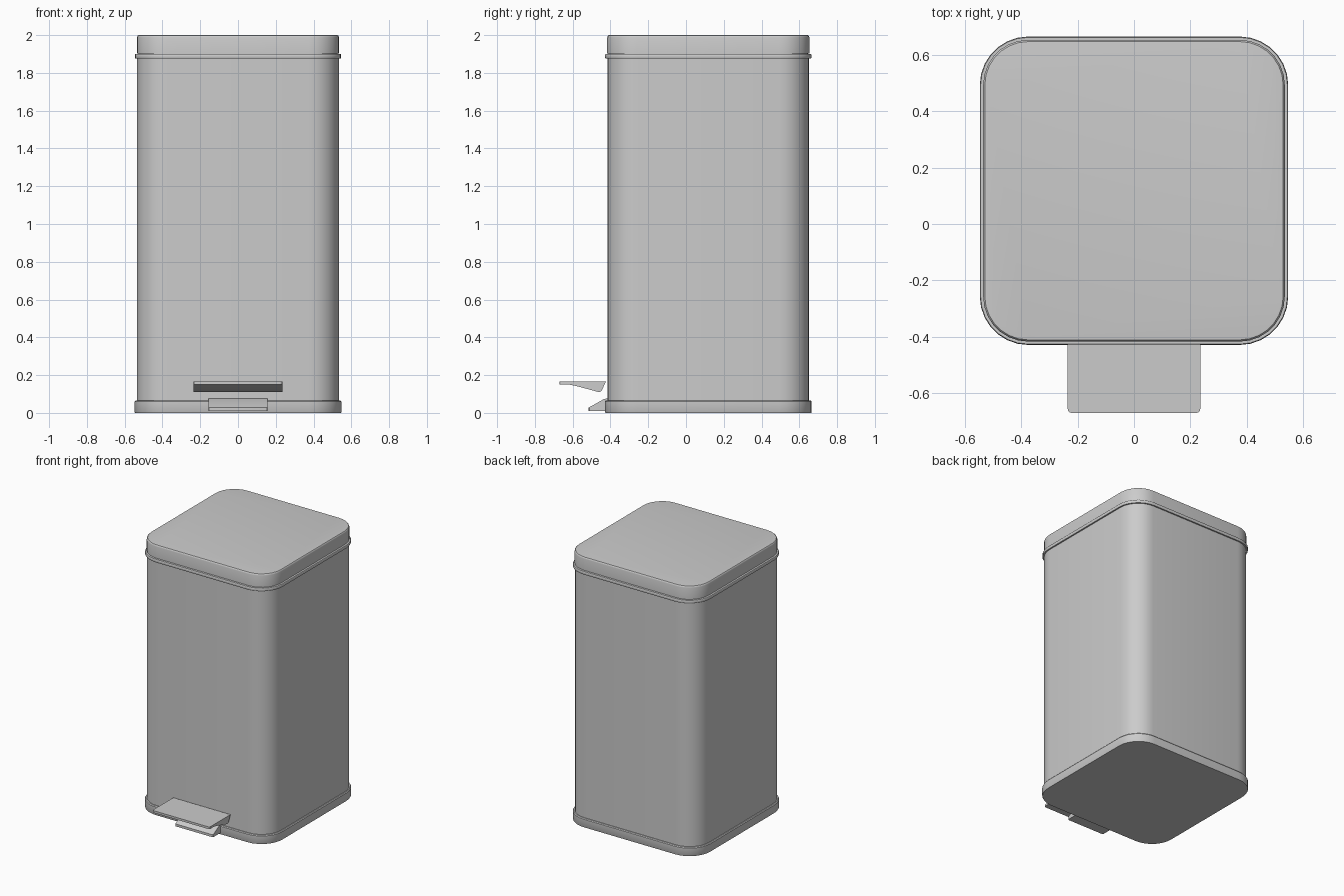
import bpy, bmesh, math

if "Cube" in bpy.data.objects:
    bpy.data.objects.remove(bpy.data.objects["Cube"])

CY = 0.118      # centre of the bin in y
SEG = 7         # segments per rounded corner


def finish(name, bm):
    bmesh.ops.recalc_face_normals(bm, faces=bm.faces)
    me = bpy.data.meshes.new(name)
    bm.to_mesh(me)
    bm.free()
    ob = bpy.data.objects.new(name, me)
    bpy.context.collection.objects.link(ob)
    return ob


def smooth(ob, deg=35):
    bpy.ops.object.select_all(action='DESELECT')
    ob.select_set(True)
    bpy.context.view_layer.objects.active = ob
    bpy.ops.object.shade_smooth_by_angle(angle=math.radians(deg))


def ring(bm, half, z):
    """Rounded square outline; the corner centres stay fixed as it grows."""
    c = 0.375
    r = half - c
    verts = []
    for k, (sx, sy) in enumerate([(1, 1), (-1, 1), (-1, -1), (1, -1)]):
        for i in range(SEG + 1):
            a = math.pi / 2 * (k + i / SEG)
            verts.append(bm.verts.new((sx * c + r * math.cos(a),
                                       CY + sy * c + r * math.sin(a), z)))
    return verts


def loft(name, sections):
    """Closed solid through a stack of (half width, z) rounded squares."""
    bm = bmesh.new()
    rings = [ring(bm, h, z) for h, z in sections]
    n = len(rings[0])
    for a, b in zip(rings, rings[1:]):
        for i in range(n):
            j = (i + 1) % n
            bm.faces.new((a[i], a[j], b[j], b[i]))
    bm.faces.new(rings[0])
    bm.faces.new(rings[-1])
    ob = finish(name, bm)
    smooth(ob)
    return ob


def prism(name, profile, half_x, bevel):
    """Side profile (y, z) extruded across x, with softened edges."""
    bm = bmesh.new()
    left = [bm.verts.new((-half_x, y, z)) for y, z in profile]
    face = bm.faces.new(left)
    ext = bmesh.ops.extrude_face_region(bm, geom=[face])
    moved = [v for v in ext['geom'] if isinstance(v, bmesh.types.BMVert)]
    bmesh.ops.translate(bm, verts=moved, vec=(2 * half_x, 0, 0))
    # round the upright corners at the free front edge
    front = min(y for y, z in profile)
    edges = [e for e in bm.edges
             if all(abs(v.co.y - front) < 1e-4 for v in e.verts)
             and abs(e.verts[0].co.x - e.verts[1].co.x) < 1e-4]
    bmesh.ops.bevel(bm, geom=edges, offset=bevel, segments=3,
                    profile=0.5, affect='EDGES')
    ob = finish(name, bm)
    smooth(ob, 30)
    return ob


# base plinth
loft("base_rim", [(0.545, 0.0), (0.547, 0.004), (0.547, 0.06), (0.542, 0.066),
                  (0.53, 0.066)])

# main container wall
loft("body", [(0.534, 0.05), (0.534, 1.89)])

# thin band under the lid
loft("top_band", [(0.53, 1.876), (0.544, 1.876), (0.546, 1.879),
                  (0.546, 1.896), (0.544, 1.899), (0.53, 1.899)])

# recessed seam and lid
loft("lid_seam", [(0.528, 1.89), (0.528, 1.91)])
loft("lid", [(0.526, 1.903), (0.535, 1.903), (0.535, 1.988), (0.533, 1.995),
             (0.529, 1.999), (0.522, 2.0)])

# foot pedal
prism("pedal", [(-0.67, 0.15), (-0.67, 0.166), (-0.424, 0.166),
                (-0.446, 0.118), (-0.453, 0.112), (-0.465, 0.111),
                (-0.58, 0.142), (-0.62, 0.15)], 0.235, 0.014)

# wedge-shaped pedal stop
prism("pedal_stop", [(-0.515, 0.01), (-0.515, 0.028), (-0.435, 0.073),
                     (-0.425, 0.075), (-0.41, 0.075), (-0.41, 0.01)],
      0.155, 0.006)
